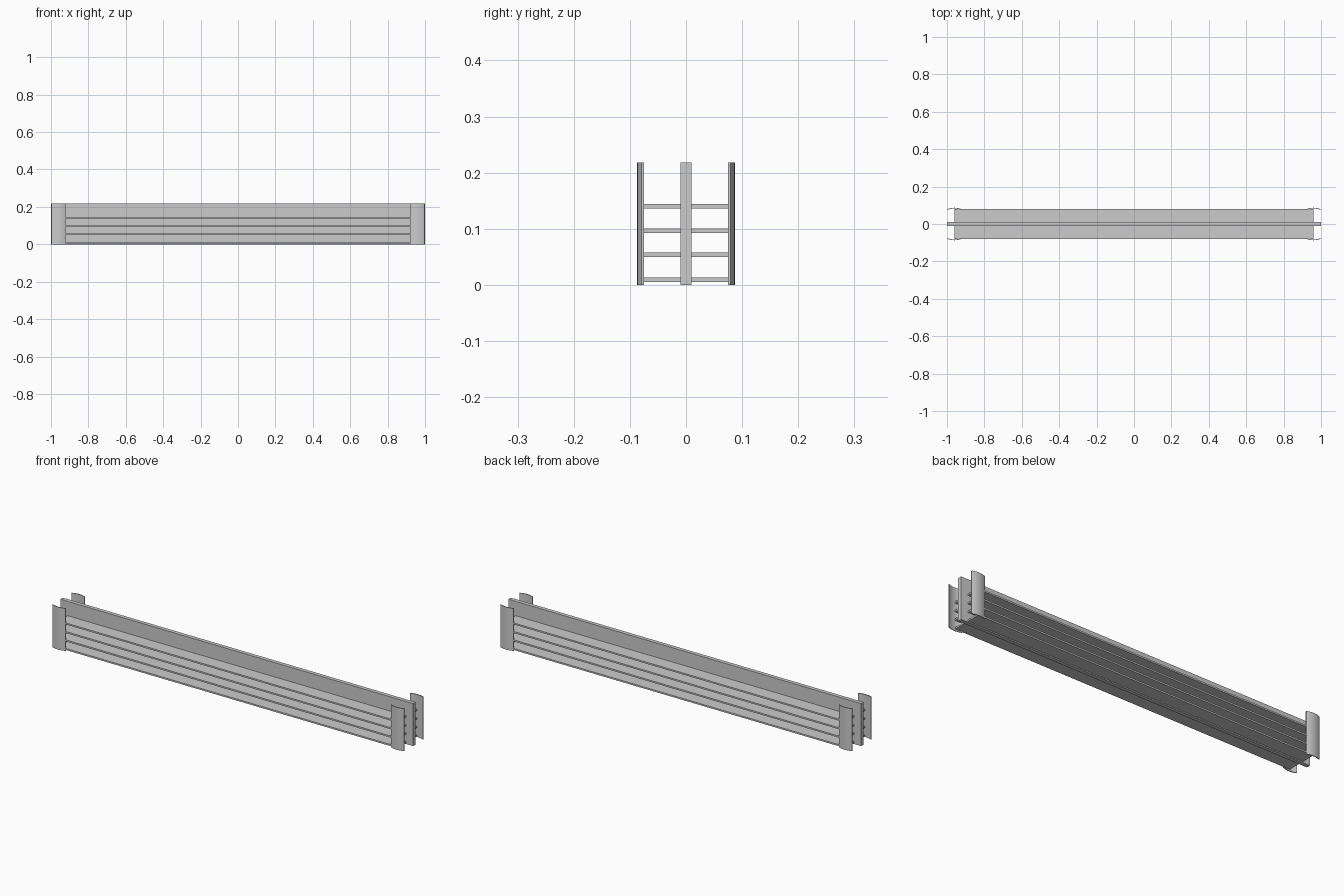
import bpy, bmesh, math

if "Cube" in bpy.data.objects:
    bpy.data.objects.remove(bpy.data.objects["Cube"])

def prism(name, pts, z0, z1, smooth=False):
    """Extrude a plan-view outline upward."""
    bm = bmesh.new()
    face = bm.faces.new([bm.verts.new((x, y, z0)) for x, y in pts])
    top = bmesh.ops.extrude_face_region(bm, geom=[face])
    bmesh.ops.translate(bm, vec=(0, 0, z1 - z0),
                        verts=[v for v in top["geom"] if isinstance(v, bmesh.types.BMVert)])
    bmesh.ops.recalc_face_normals(bm, faces=bm.faces)
    me = bpy.data.meshes.new(name)
    bm.to_mesh(me)
    bm.free()
    ob = bpy.data.objects.new(name, me)
    bpy.context.collection.objects.link(ob)
    if smooth:
        bpy.context.view_layer.objects.active = ob
        ob.select_set(True)
        bpy.ops.object.shade_smooth_by_angle(angle=math.radians(30))
        ob.select_set(False)
    return ob

def rect(hx, y0, y1):
    return [(-hx, y0), (hx, y0), (hx, y1), (-hx, y1)]

H = 0.218

# Upright central board
prism("center_board", rect(1.0, -0.01, 0.01), 0, H)

# Horizontal slats on both sides of the board
for i, z in enumerate((0.0055, 0.0495, 0.0925, 0.1365)):
    for side, s in (("front", -1), ("back", 1)):
        y = sorted((s * 0.01, s * 0.08))
        prism(f"slat_{side}_{i + 1}", rect(0.96, *y), z, z + 0.008)

# Bowed end covers, bulging outward
N = 12
ts = [-1 + 2 * i / N for i in range(N + 1)]
outer = [(t * 0.038, 0.087 - 0.008 * t * t) for t in ts]
inner = [(t * 0.038, 0.083 - 0.008 * t * t) for t in reversed(ts)]
for side, sy in (("front", -1), ("back", 1)):
    for end, sx in (("left", -1), ("right", 1)):
        pts = [(sx * 0.96 + x, sy * y) for x, y in outer + inner]
        prism(f"end_cover_{side}_{end}", pts, 0, H, smooth=True)
